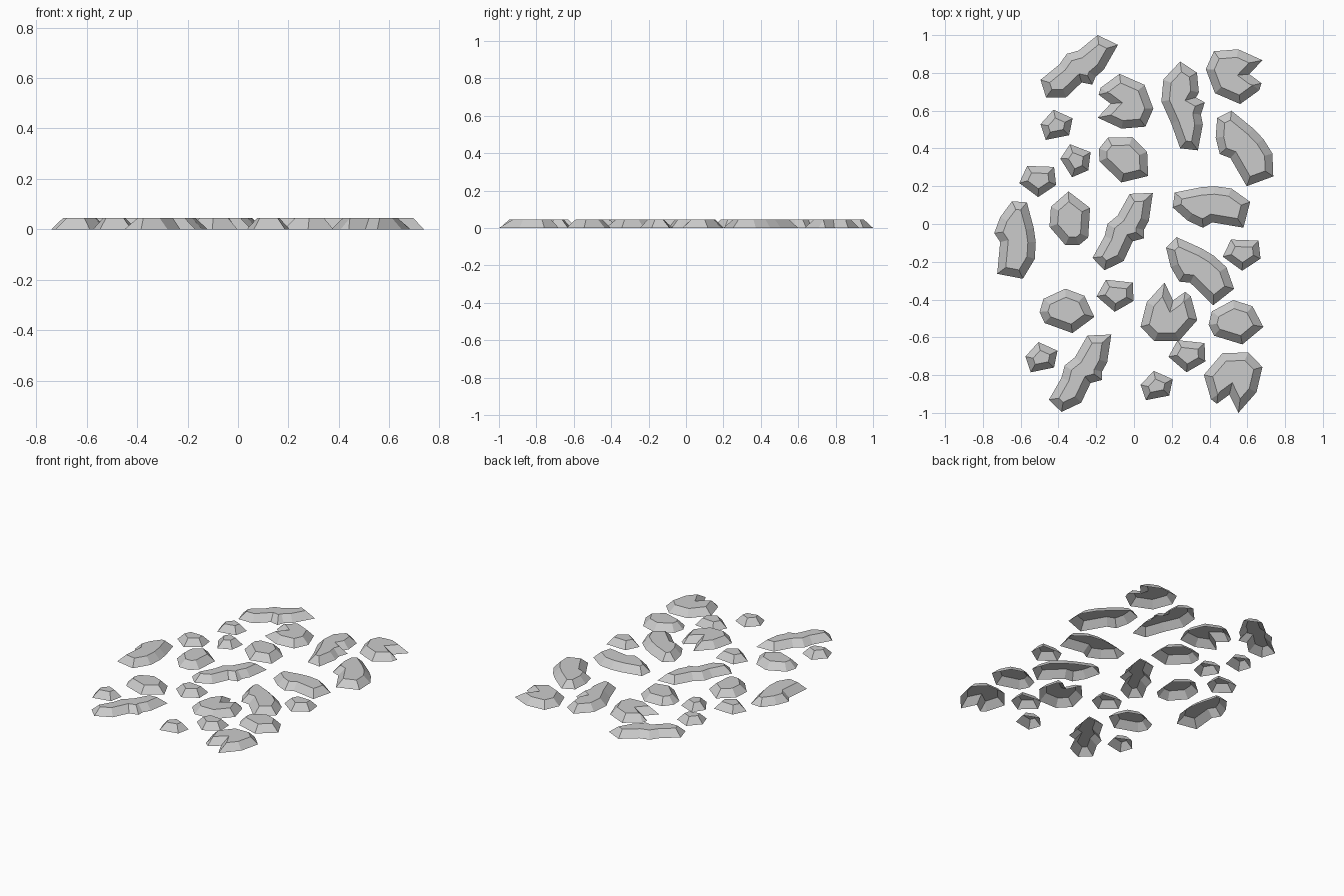
import bpy
import bmesh
from math import radians
from mathutils import Matrix, Vector

default_cube = bpy.data.objects.get("Cube")
if default_cube:
    bpy.data.objects.remove(default_cube, do_unlink=True)

HEIGHT = 0.045

# Single stone colour
stone_grey = bpy.data.materials.new("stone_grey")
stone_grey.use_nodes = True
colour = (0.6, 0.6, 0.6, 1)
stone_grey.diffuse_color = colour
stone_grey.node_tree.nodes["Principled BSDF"].inputs["Base Color"].default_value = colour

# Footprint of each kind of stone, clockwise; fitted to size when placed
FOOTPRINTS = {
    "long": [(-30, -26), (-18, -5), (-15, 7), (-5, 15), (7, 36), (30, 37),
             (26, 10), (21, 1), (21, -7), (10, -10), (1, -29), (-18, -38)],
    "waisted": [(-22, 4), (-20, 26), (-3, 44), (14, 33), (16, 13), (13, 8), (22, 3),
                (18, -9), (20, -19), (15, -45), (-3, -43), (-12, -18)],
    "bean": [(-3, 39), (12, 38), (19, 12), (21, -2), (20, -19),
             (8, -39), (-18, -34), (-15, -2), (-21, 7), (-15, 23)],
    "notched": [(-6, 28), (19, 17), (28, -7), (20, -25), (-4, -27),
                (-28, -16), (-15, -2), (-27, 7), (-25, 14)],
    "round": [(-23, 12), (-1, 22), (18, 15), (28, -6), (6, -22), (-22, -12), (-27, -1)],
    "small": [(-10, 15), (17, 14), (19, -4), (1, -16), (-18, -2)],
}


def fitted_outline(kind, x, y, width, depth, turn):
    """Turn a footprint, then fit it to a box centred on x, y."""
    rotation = Matrix.Rotation(radians(turn), 2)
    points = [rotation @ Vector(point) for point in FOOTPRINTS[kind]]
    fitted = []
    for axis, (centre, size) in enumerate(((x, width), (y, depth))):
        values = [point[axis] for point in points]
        low, high = min(values), max(values)
        fitted.append([centre + size * ((v - low) / (high - low) - 0.5) for v in values])
    return list(zip(*fitted))


def add_stone(kind, x, y, width, depth, turn=0):
    """Flat-topped stone with sloping sides and an open underside."""
    bm = bmesh.new()
    outline = fitted_outline(kind, x, y, width, depth, turn)
    top = bm.faces.new([bm.verts.new((px, py, 0)) for px, py in reversed(outline)])
    bm.normal_update()
    slope = 0.036 if kind == "small" else 0.042
    bmesh.ops.inset_individual(bm, faces=[top], thickness=slope, use_even_offset=True)
    for vert in top.verts:
        vert.co.z = HEIGHT
    bm.normal_update()
    mesh = bpy.data.meshes.new(kind + "_stone")
    bm.to_mesh(mesh)
    bm.free()
    mesh.materials.append(stone_grey)
    bpy.context.collection.objects.link(bpy.data.objects.new(kind + "_stone", mesh))


# Long stepping stones
add_stone("long", -.29, .835, .41, .33, turn=-25)
add_stone("long", -.285, -.79, .33, .41)
add_stone("long", -.06, -.04, .32, .41)
add_stone("waisted", .26, .625, .23, .47)

# Bean-shaped stones
add_stone("bean", -.63, -.085, .22, .41)
add_stone("bean", .585, .4, .305, .4, turn=33)
add_stone("bean", .41, .09, .41, .22, turn=86)
add_stone("bean", .35, -.25, .36, .36, turn=50)

# Broad notched stones
add_stone("notched", .53, .78, .3, .29, turn=180)
add_stone("notched", -.045, .65, .295, .29)
add_stone("notched", .185, -.465, .3, .31, turn=-110)
add_stone("notched", .525, -.84, .31, .32, turn=71)

# Medium rounded stones
add_stone("round", -.055, .34, .26, .24, turn=-23)
add_stone("round", -.34, .03, .215, .285, turn=106)
add_stone("round", -.355, -.46, .29, .235)
add_stone("round", .54, -.52, .29, .235, turn=3)

# Small five-sided stones
add_stone("small", -.41, .525, .17, .16, turn=-167)
add_stone("small", -.31, .335, .16, .175, turn=-15)
add_stone("small", -.51, .225, .195, .165)
add_stone("small", .57, -.165, .2, .165)
add_stone("small", -.1, -.38, .195, .17, turn=-4)
add_stone("small", -.49, -.705, .17, .16, turn=-167)
add_stone("small", .28, -.7, .195, .17, turn=-4)
add_stone("small", .12, -.855, .17, .155, turn=-167)
